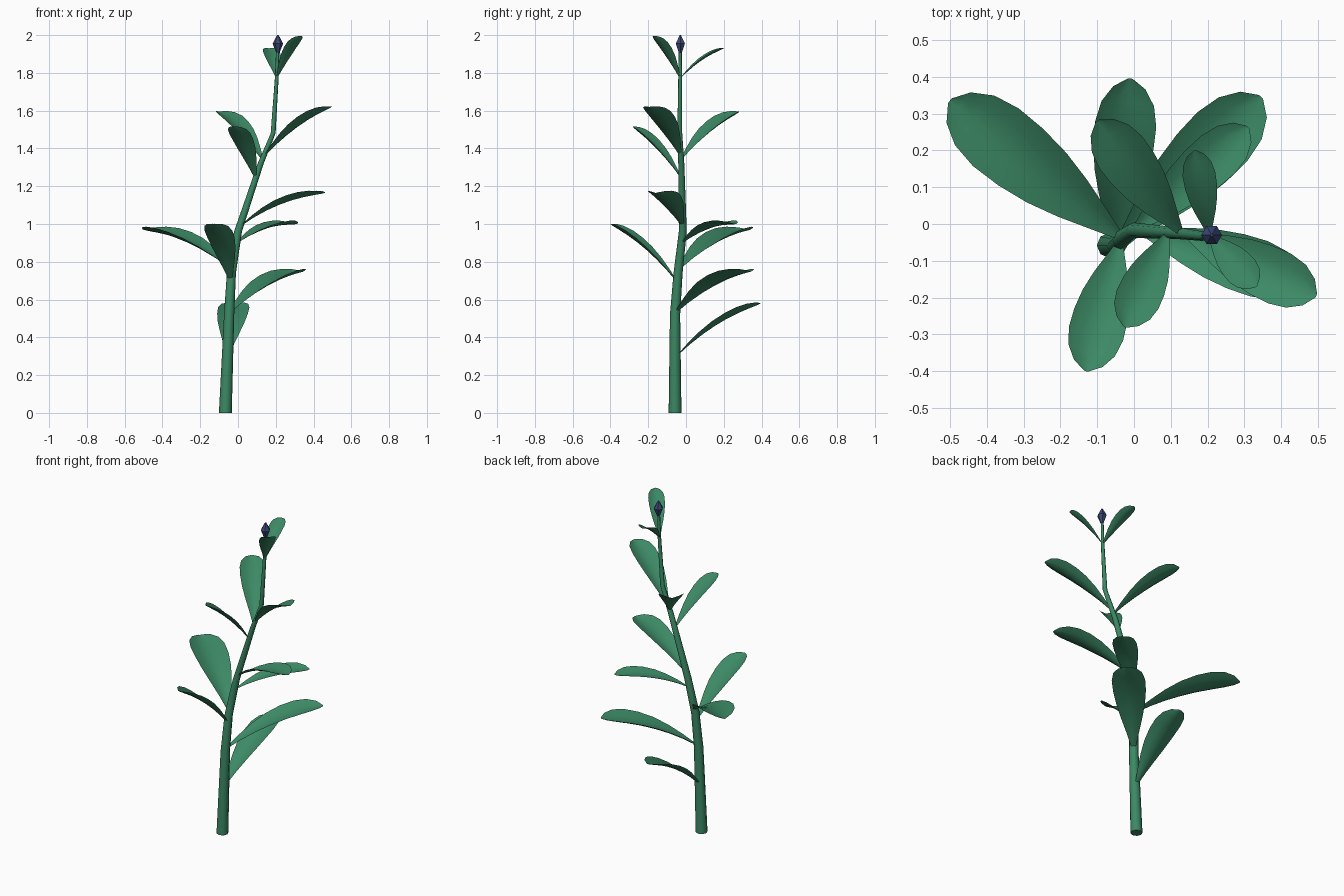
import bpy, bmesh, math
from mathutils import Vector

if "Cube" in bpy.data.objects:
    bpy.data.objects.remove(bpy.data.objects["Cube"])


def material(name, rgb):
    m = bpy.data.materials.new(name)
    m.diffuse_color = (*rgb, 1)
    m.use_nodes = True
    m.node_tree.nodes["Principled BSDF"].inputs["Base Color"].default_value = m.diffuse_color
    return m


green = material("leaf green", (0.045, 0.25, 0.13))
blue = material("bud blue", (0.045, 0.065, 0.18))


def finish(bm, name, mat, smooth):
    bmesh.ops.remove_doubles(bm, verts=bm.verts, dist=1e-5)
    me = bpy.data.meshes.new(name)
    for f in bm.faces:
        f.smooth = smooth
    bm.to_mesh(me)
    bm.free()
    me.materials.append(mat)
    ob = bpy.data.objects.new(name, me)
    bpy.context.collection.objects.link(ob)
    if smooth:
        bpy.context.view_layer.objects.active = ob
        ob.select_set(True)
        bpy.ops.object.shade_smooth_by_angle(angle=math.radians(50))
        ob.select_set(False)


def lathe_path(name, path, sides, mat, smooth):
    """Horizontal rings of (x, y, z, radius) joined into a closed tube."""
    bm = bmesh.new()
    rings = []
    for x, y, z, r in path:
        angles = [2 * math.pi * i / sides for i in range(sides)]
        rings.append([bm.verts.new((x + r * math.cos(a), y + r * math.sin(a), z)) for a in angles])
    for a, b in zip(rings, rings[1:]):
        for i in range(sides):
            j = (i + 1) % sides
            bm.faces.new((a[i], a[j], b[j], b[i]))
    bm.faces.new(rings[0][::-1])
    bm.faces.new(rings[-1])
    finish(bm, name, mat, smooth)


# Leaf outline: (position along leaf, relative half width)
OUTLINE = [(0, .08), (.15, .36), (.3, .64), (.45, .86), (.6, .98),
           (.74, 1), (.86, .86), (.95, .53), (1, .08)]


def leaf(name, base, tip):
    """Arched, cupped blade from base to tip."""
    base, tip = Vector(base), Vector(tip)
    span = tip - base
    length = span.length
    side = Vector((-span.y, span.x, 0)).normalized()
    bm = bmesh.new()
    rows = []
    for t, w in OUTLINE:
        bow = 0.32 * length * t * (1 - t)
        centre = base + span * t + Vector((0, 0, bow))
        tangent = span + Vector((0, 0, 0.32 * length * (1 - 2 * t)))
        up = tangent.cross(side).normalized()
        half = 0.158 * length * w
        rows.append([bm.verts.new(centre + side * half * s + up * half * 0.35 * (s * s - 0.3))
                     for s in (-1, -.5, 0, .5, 1)])
    for a, b in zip(rows, rows[1:]):
        for i in range(4):
            bm.faces.new((a[i + 1], a[i], b[i], b[i + 1]))
    finish(bm, name, green, True)


# Bent, tapering stem
lathe_path("stem", [
    (-.067, -.058, 0, .034), (-.047, -.058, .52, .027), (-.035, -.042, .74, .024),
    (0, -.017, .96, .021), (.12, -.025, 1.32, .016), (.186, -.033, 1.48, .013),
    (.205, -.031, 1.77, .010), (.21, -.03, 1.93, .008)], 8, green, True)

# Bud at the stem tip
lathe_path("bud", [(.211, -.03, 1.905, .008), (.211, -.03, 1.955, .028),
                   (.211, -.03, 2.0, .004)], 6, blue, False)

# Leaves from bottom to top: base point, tip point
LEAVES = [
    ((-.055, -.05, .30), (-.01, .395, .58)),
    ((-.045, -.055, .53), (.345, .345, .75)),
    ((-.037, -.045, .69), (-.13, -.40, 1.0)),
    ((-.033, -.037, .76), (-.50, .335, .97)),
    ((-.005, -.02, .90), (.31, .262, 1.0)),
    ((.015, -.018, .99), (.46, -.16, 1.165)),
    ((.093, -.024, 1.24), (-.025, -.28, 1.515)),
    ((.13, -.027, 1.34), (-.10, .28, 1.595)),
    ((.14, -.028, 1.36), (.495, -.195, 1.62)),
    ((.205, -.031, 1.77), (.165, .20, 1.93)),
    ((.205, -.031, 1.77), (.333, -.17, 1.995)),
]
for n, (b, t) in enumerate(LEAVES, 1):
    leaf(f"leaf_{n}", b, t)
